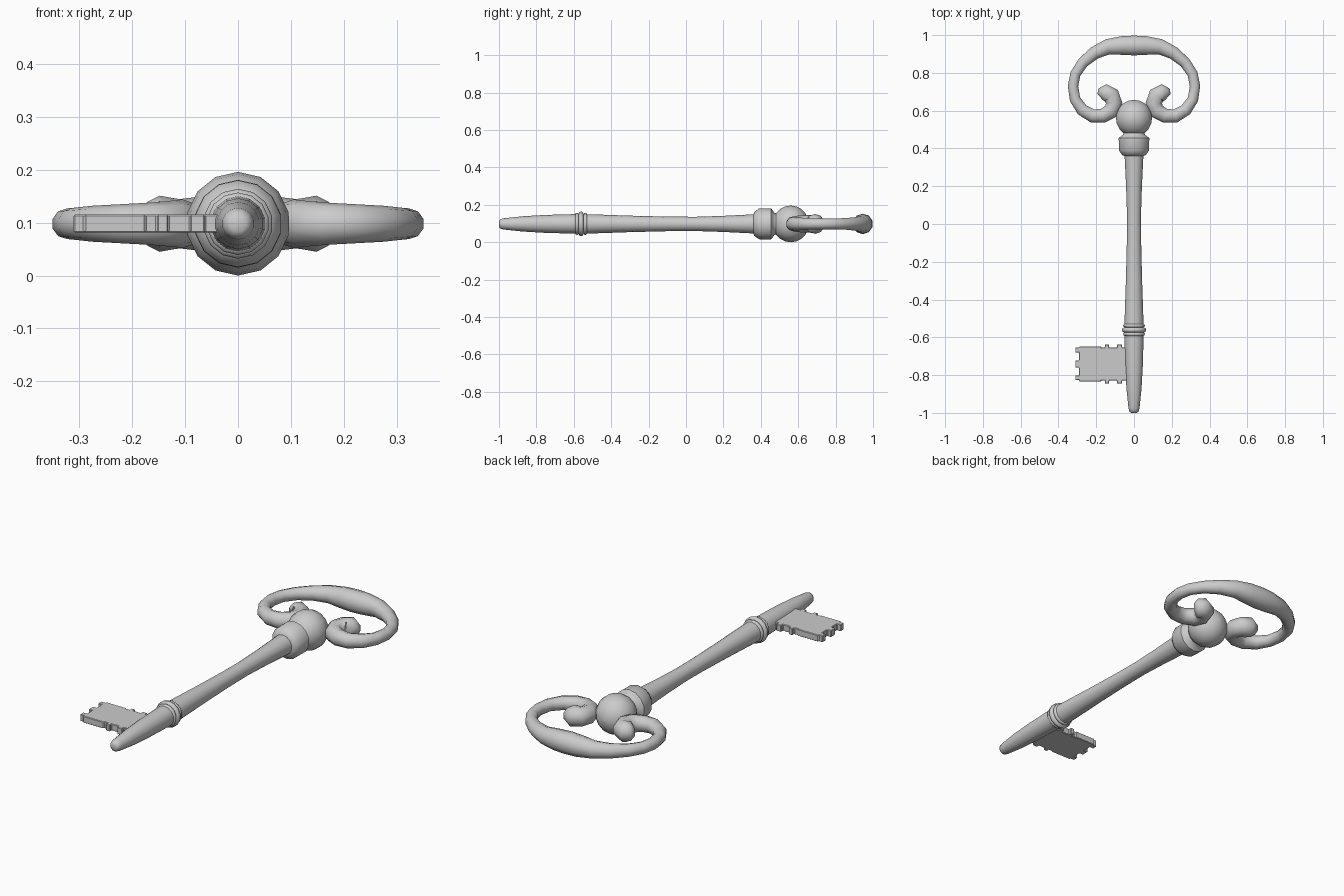
import bpy, bmesh, math

if "Cube" in bpy.data.objects:
    bpy.data.objects.remove(bpy.data.objects["Cube"])

Z = 0.098      # height of the key's axis
SIDES = 14


def finish(name, bm, angle=40):
    bmesh.ops.remove_doubles(bm, verts=bm.verts, dist=1e-5)
    bmesh.ops.recalc_face_normals(bm, faces=bm.faces)
    me = bpy.data.meshes.new(name)
    bm.to_mesh(me)
    bm.free()
    ob = bpy.data.objects.new(name, me)
    bpy.context.collection.objects.link(ob)
    bpy.ops.object.select_all(action='DESELECT')
    ob.select_set(True)
    bpy.context.view_layer.objects.active = ob
    if angle:
        bpy.ops.object.shade_smooth_by_angle(angle=math.radians(angle))
    return ob


def skin_rings(name, rings, angle=40):
    # join successive rings of points into a capped tube
    bm = bmesh.new()
    loops = [[bm.verts.new(p) for p in ring] for ring in rings]
    n = len(loops[0])
    for a, b in zip(loops, loops[1:]):
        for i in range(n):
            j = (i + 1) % n
            bm.faces.new((a[i], a[j], b[j], b[i]))
    bm.faces.new(loops[0])
    bm.faces.new(loops[-1])
    return finish(name, bm, angle)


def lathe(name, profile, angle=40):
    # revolve (y, radius) pairs around the key's axis
    turn = [2 * math.pi * i / SIDES for i in range(SIDES)]
    return skin_rings(name, [[(r * math.sin(t), y, Z + r * math.cos(t)) for t in turn]
                             for y, r in profile], angle)


def sweep(name, path, sides=10):
    # tube of varying radius along a flat path of (x, y, radius)
    rings = []
    for i, (x, y, r) in enumerate(path):
        a, b = path[max(i - 1, 0)], path[min(i + 1, len(path) - 1)]
        dx, dy = b[0] - a[0], b[1] - a[1]
        d = math.hypot(dx, dy)
        nx, ny = -dy / d, dx / d
        ts = [2 * math.pi * k / sides + math.pi / 2 for k in range(sides)]
        rings.append([(x + nx * r * math.cos(t), y + ny * r * math.cos(t),
                       Z + r * math.sin(t)) for t in ts])
    return skin_rings(name, rings, 60)


# shaft with tapered tip and collar
lathe("shaft", [(-1.0, 0.015), (-0.993, 0.025), (-0.975, 0.03), (-0.87, 0.041), (-0.75, 0.048),
                (-0.6, 0.052), (-0.5, 0.051), (-0.3, 0.044), (-0.1, 0.039), (0.05, 0.038),
                (0.2, 0.043), (0.36, 0.051), (0.365, 0.064), (0.39, 0.082), (0.455, 0.083),
                (0.462, 0.074), (0.472, 0.06), (0.485, 0.055), (0.505, 0.062), (0.53, 0.07)])

# decorative rings around the shaft
for name, y, r, w in (("ring_front", -0.583, 0.059, 0.011), ("ring_middle", -0.561, 0.066, 0.013),
                      ("ring_back", -0.538, 0.059, 0.011)):
    lathe(name, [(y - w, r - 0.012), (y - w * 0.6, r - 0.002), (y, r),
                 (y + w * 0.6, r - 0.002), (y + w, r - 0.012)], 60)

# ball where the bow meets the shaft
lathe("ball", [(0.56 - 0.097 * math.cos(math.pi * i / 10),
                max(0.002, 0.098 * math.sin(math.pi * i / 10))) for i in range(11)], 60)

# bow: right half runs from the top centre round to the scroll tip, then mirrored
half = [(0.0, 0.945, 0.055), (0.065, 0.945, 0.052), (0.14, 0.938, 0.043), (0.21, 0.905, 0.036),
        (0.27, 0.855, 0.031), (0.31, 0.795, 0.029), (0.323, 0.73, 0.029), (0.312, 0.66, 0.030),
        (0.275, 0.605, 0.034), (0.22, 0.572, 0.037), (0.165, 0.573, 0.040), (0.12, 0.598, 0.044),
        (0.105, 0.64, 0.046), (0.12, 0.68, 0.048), (0.148, 0.69, 0.053), (0.17, 0.682, 0.042),
        (0.18, 0.673, 0.022)]
sweep("bow", [(-x, y, r) for x, y, r in half[:0:-1]] + half)

# toothed bit: half outline mirrored about its centre line
side = [(-0.02, 0.088), (-0.063, 0.088), (-0.063, 0.104), (-0.09, 0.104), (-0.09, 0.088),
        (-0.132, 0.088), (-0.132, 0.104), (-0.153, 0.104), (-0.153, 0.088), (-0.175, 0.088),
        (-0.175, 0.093), (-0.29, 0.093), (-0.29, 0.086), (-0.311, 0.086), (-0.311, 0.06),
        (-0.29, 0.06), (-0.29, 0.018), (-0.311, 0.018)]
outline = side + [(x, -y) for x, y in reversed(side)]
bm = bmesh.new()
base = bm.faces.new([bm.verts.new((x, y - 0.741, Z - 0.017)) for x, y in outline])
top = bmesh.ops.extrude_face_region(bm, geom=[base])["geom"]
bmesh.ops.translate(bm, vec=(0, 0, 0.034), verts=[v for v in top if isinstance(v, bmesh.types.BMVert)])
bit = finish("bit", bm, 0)
bev = bit.modifiers.new("bevel", 'BEVEL')
bev.width = 0.003
bev.segments = 1
